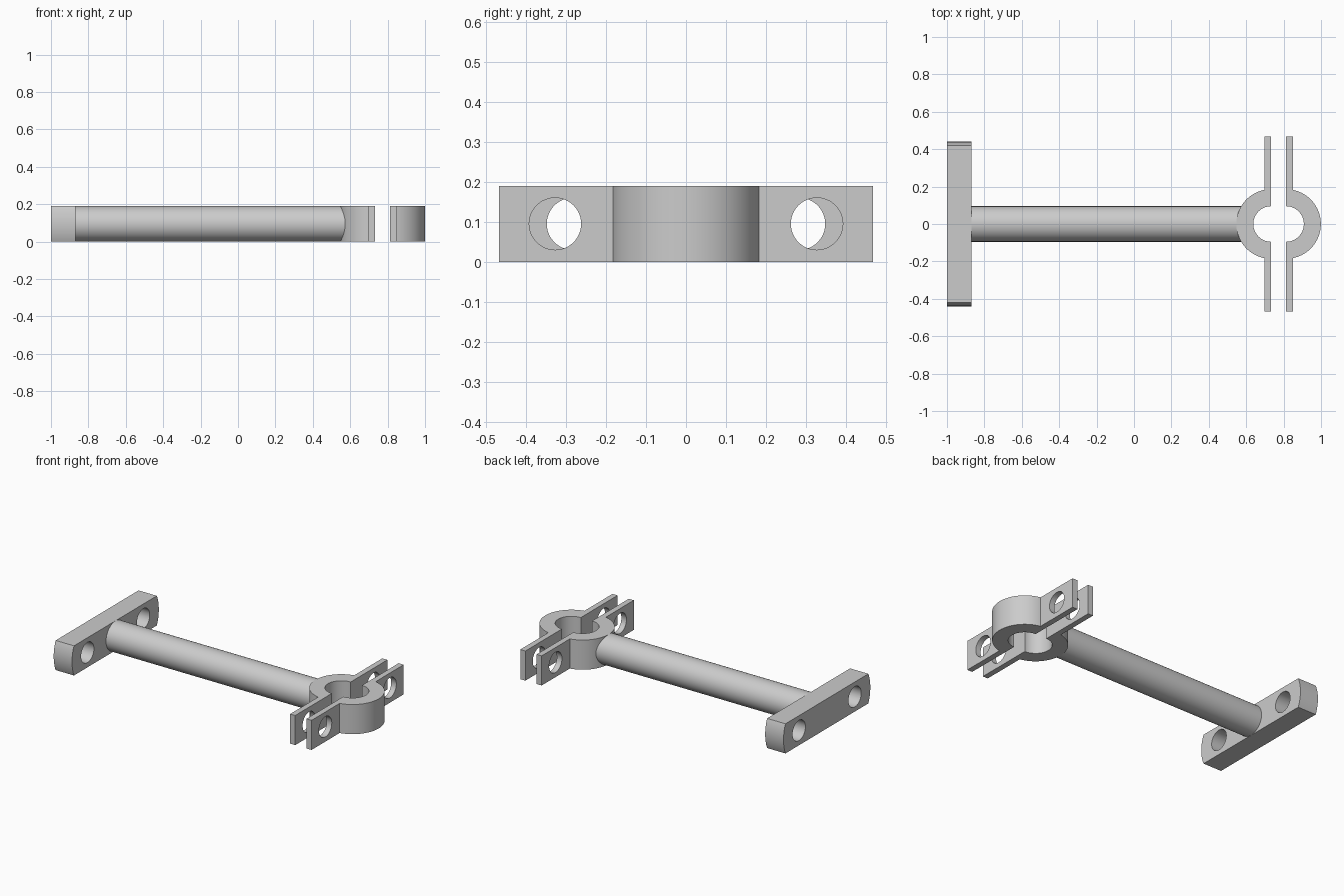
import bpy
import bmesh
from math import sin, cos, pi, asin, radians
from mathutils import Matrix, Vector

cube = bpy.data.objects.get("Cube")
if cube:
    bpy.data.objects.remove(cube, do_unlink=True)

HEIGHT = 0.19
MID = HEIGHT / 2
HOLE_R = 0.065

steel = bpy.data.materials.new("grey_steel")
steel.use_nodes = True
steel.diffuse_color = (0.6, 0.6, 0.6, 1)
steel.node_tree.nodes["Principled BSDF"].inputs["Base Color"].default_value = (0.6, 0.6, 0.6, 1)


def finish(name, bm):
    bmesh.ops.recalc_face_normals(bm, faces=bm.faces)
    mesh = bpy.data.meshes.new(name)
    bm.to_mesh(mesh)
    bm.free()
    mesh.materials.append(steel)
    obj = bpy.data.objects.new(name, mesh)
    bpy.context.collection.objects.link(obj)
    return obj


def activate(obj):
    bpy.ops.object.select_all(action='DESELECT')
    obj.select_set(True)
    bpy.context.view_layer.objects.active = obj


def smooth(obj):
    activate(obj)
    bpy.ops.object.shade_smooth_by_angle(angle=radians(30))


def prism(name, points, direction):
    """Extrude a closed outline along a direction."""
    bm = bmesh.new()
    face = bm.faces.new([bm.verts.new(p) for p in points])
    result = bmesh.ops.extrude_face_region(bm, geom=[face], use_keep_orig=True)
    verts = [v for v in result["geom"] if isinstance(v, bmesh.types.BMVert)]
    bmesh.ops.translate(bm, verts=verts, vec=Vector(direction))
    return finish(name, bm)


def rod_x(name, x0, x1, y, radius, segments=64):
    """Cylinder lying along x at mid height."""
    bm = bmesh.new()
    place = Matrix.Translation(((x0 + x1) / 2, y, MID)) @ Matrix.Rotation(pi / 2, 4, 'Y')
    bmesh.ops.create_cone(bm, cap_ends=True, segments=segments, radius1=radius,
                          radius2=radius, depth=x1 - x0, matrix=place)
    return finish(name, bm)


def drill(obj, x, y):
    """Cut a pair of mirrored bolt holes through a part."""
    for side in (-1, 1):
        cutter = rod_x("hole_cutter", x - 0.15, x + 0.15, side * y, HOLE_R, 48)
        cutter.hide_render = True
        mod = obj.modifiers.new("bolt_hole", 'BOOLEAN')
        mod.operation = 'DIFFERENCE'
        mod.solver = 'EXACT'
        mod.object = cutter
        activate(obj)
        bpy.ops.object.modifier_apply(modifier=mod.name)
        bpy.data.objects.remove(cutter, do_unlink=True)


# Mounting bar with bowed ends
BOW_R = 0.236
bow = asin(MID / BOW_R)
angles = [bow * (i / 8 - 1) for i in range(17)]
end = [(0.44 - BOW_R + BOW_R * cos(a), MID + BOW_R * sin(a)) for a in angles]
outline = [(-1, y, z) for y, z in end] + [(-1, -y, z) for y, z in reversed(end)]
mounting_bar = prism("mounting_bar", outline, (0.13, 0, 0))
drill(mounting_bar, -0.935, 0.283)
smooth(mounting_bar)

# Round connecting rod, ending inside the clamp wall
smooth(rod_x("connecting_rod", -0.875, 0.6, 0, MID))

# Two clamp halves: half ring with a drilled flange on each side
OUTER, INNER, PLATE, TIP = 0.186, 0.095, 0.036, 0.467


def clamp_half(name, centre, way):
    start = asin(PLATE / OUTER)
    outer = [start + (pi - 2 * start) * i / 40 for i in range(41)]
    inner = [pi * i / 40 for i in range(41)]
    pts = [(0, TIP), (PLATE, TIP)]
    pts += [(OUTER * sin(a), OUTER * cos(a)) for a in outer]
    pts += [(PLATE, -TIP), (0, -TIP)]
    pts += [(INNER * sin(a), INNER * cos(a)) for a in reversed(inner)]
    half = prism(name, [(centre + way * x, y, 0) for x, y in pts], (0, 0, HEIGHT))
    drill(half, centre + way * PLATE / 2, 0.327)
    smooth(half)


clamp_half("fixed_clamp_half", 0.733, -1)
clamp_half("loose_clamp_half", 0.813, 1)
